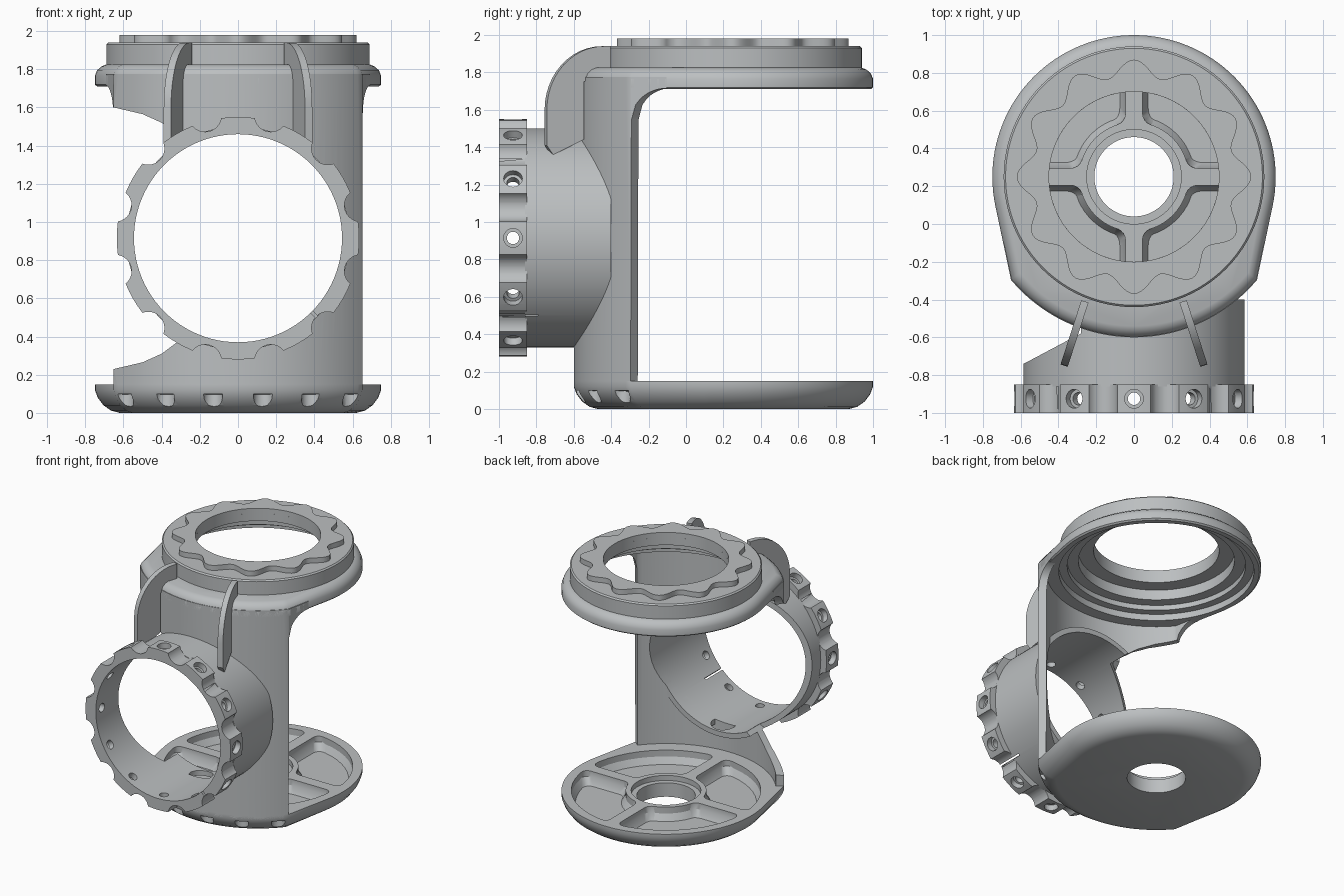
import bpy, bmesh, math
from math import sin, cos, pi, radians, sqrt
from mathutils import Matrix, Vector

old = bpy.data.objects.get("Cube")
if old:
    bpy.data.objects.remove(old, do_unlink=True)

grey = bpy.data.materials.new("light grey")
grey.use_nodes = True
COLOUR = (0.50, 0.52, 0.53, 1)
grey.diffuse_color = COLOUR
grey.node_tree.nodes["Principled BSDF"].inputs["Base Color"].default_value = COLOUR

CY = 0.25      # centre of the round plates
TZ = 0.915     # height of the tube axis
FRONT = 0.85   # radius of the front wall
PLATE = 0.75   # radius of the plates


def skin(bm, rings, loop=False):
    """Join point rings with quads; cap the ends, or close the rings into a loop."""
    rows = [[bm.verts.new(p) for p in ring] for ring in rings]
    n = len(rows[0])
    for a, b in zip(rows, rows[1:] + (rows[:1] if loop else [])):
        for i in range(n):
            j = (i + 1) % n
            bm.faces.new((a[i], a[j], b[j], b[i]))
    if not loop:
        bm.faces.new(rows[0][::-1])
        bm.faces.new(rows[-1])


def make(name, bm):
    bmesh.ops.recalc_face_normals(bm, faces=bm.faces)
    mesh = bpy.data.meshes.new(name)
    bm.to_mesh(mesh)
    bm.free()
    mesh.materials.append(grey)
    obj = bpy.data.objects.new(name, mesh)
    bpy.context.scene.collection.objects.link(obj)
    return obj


def part(name, rings, loop=False):
    bm = bmesh.new()
    skin(bm, rings, loop)
    return make(name, bm)


def activate(obj):
    bpy.ops.object.select_all(action='DESELECT')
    obj.select_set(True)
    bpy.context.view_layer.objects.active = obj


def cut(obj, *cutters):
    activate(obj)
    for c in cutters:
        c.hide_render = True
        mod = obj.modifiers.new("cut", 'BOOLEAN')
        mod.operation, mod.solver, mod.object = 'DIFFERENCE', 'EXACT', c
        bpy.ops.object.modifier_apply(modifier=mod.name)


def polar(r, a, z):
    return Vector((r * cos(a), CY + r * sin(a), z))


def circle(r, z, n=96):
    return [polar(r, 2 * pi * i / n, z) for i in range(n)]


def hoop(r, y, n=96):
    return [Vector((r * cos(2 * pi * i / n), y, TZ + r * sin(2 * pi * i / n))) for i in range(n)]


def rod(bm, r, a, b, n=20):
    """Cylinder between two points."""
    a, b = Vector(a), Vector(b)
    turn = (b - a).to_track_quat('Z', 'Y')
    rim = [turn @ Vector((r * cos(2 * pi * i / n), r * sin(2 * pi * i / n), 0)) for i in range(n)]
    skin(bm, [[a + p for p in rim], [b + p for p in rim]])


def outline(inset, z):
    """Round plate that tapers to a wider arc at the front."""
    back = [polar(PLATE - inset, radians(-12 + 204 * i / 72), z) for i in range(73)]
    front = [polar(FRONT - inset, radians(220 + 100 * i / 40), z) for i in range(41)]
    return back + front


# Base dish with four pockets, a central hole and grip notches
dish = part("base_dish", [outline(i, z) for i, z in
            ((.13, 0), (.085, .012), (.045, .04), (.015, .08), (0, .12), (0, .15))])
bm = bmesh.new()
for q in range(4):
    rings = []
    for grow, z in ((-.03, .05), (0, .1), (0, .2)):
        r0, r1, rib = .29 - grow, .68 + grow, .045 - grow
        ring = []
        for r, steps in ((r0, range(13)), (r1, range(12, -1, -1))):
            edge = math.asin(rib / r)
            ring += [polar(r, q * pi / 2 + edge + (pi / 2 - 2 * edge) * s / 12, z) for s in steps]
        rings.append(ring)
    skin(bm, rings)
bmesh.ops.recalc_face_normals(bm, faces=bm.faces)
corners = [e for e in bm.edges if abs(e.verts[0].co.z - e.verts[1].co.z) > .03
           and e.calc_face_angle(0) > .8]
bmesh.ops.bevel(bm, geom=corners, offset=.05, segments=4, affect='EDGES', profile=.5)
pockets = make("pocket_cutter", bm)
hole = part("hole_cutter", [circle(.21, -.1), circle(.21, .11), circle(.25, .11), circle(.25, .3)])
bm = bmesh.new()
for k in range(6):
    a = radians(-135 + 18 * k)
    rod(bm, .05, polar(FRONT + .01, a, -.1), polar(FRONT - .01, a, .1))
notches = make("notch_cutter", bm)
cut(dish, pockets, hole, notches)

# Curved front wall that flares into the cap at both ends
sections = [(polar(FRONT, radians(220 + 100 * i / 40), 0), .12) for i in range(41)]
corner, tangent = polar(FRONT, radians(-40), 0), polar(PLATE, radians(-12), 0)
for i in range(9):
    u = i / 8
    p = corner.lerp(tangent, .01 + .48 * u)
    low = 1.715 - .17 * (1 - sqrt(1 - (1 - u) ** 2))
    sections.append((p, low))
    sections.insert(0, (Vector((-p.x, p.y, 0)), low))
centre = Vector((0, CY, 0))
rings = []
for p, low in sections:
    inner = centre + (p - centre) * .93
    rings.append([q + Vector((0, 0, z)) for q, z in
                  ((p, low), (inner, low), (inner, 1.775), (p, 1.775))])
wall = part("front_wall", rings)

# Horizontal tube and its scalloped collar
tube = part("tube", [hoop(.585, -.86), hoop(.585, -.40), hoop(.545, -.40), hoop(.545, -.86)], True)
collar = part("collar", [hoop(.635, -1), hoop(.635, -.85), hoop(.545, -.85), hoop(.545, -1)], True)
bore = part("bore_cutter", [hoop(.545, -1.2), hoop(.545, -.2)])

scallops, sockets, pins = bmesh.new(), bmesh.new(), bmesh.new()
for k in range(12):
    def spoke(r, y, turn=0):
        a = (k + turn) * pi / 6
        return (r * cos(a), y, TZ + r * sin(a))
    rod(scallops, .085, spoke(.665, -1.1, .5), spoke(.665, -.8, .5), 32)
    rod(sockets, .05, spoke(.59, -.925), spoke(.8, -.925))
    rod(pins, .033, spoke(.5, -.925), spoke(.7, -.925))
cut(collar, make("scallop_cutter", scallops), make("socket_cutter", sockets),
    make("pin_cutter", pins))

# Thin slot through collar and tube
bm = bmesh.new()
bmesh.ops.create_cube(bm, size=1, matrix=Matrix.Translation((.41, -.92, TZ - .41))
                      @ Matrix.Rotation(pi / 4, 4, 'Y') @ Matrix.Diagonal((.3, .26, .014, 1)))
slot = make("slot_cutter", bm)

# Open side: a flared window that trims wall and tube
upper = [(-.25, 1.40), (-.32, 1.46), (-.40, 1.52), (-.50, 1.565), (-.65, 1.60), (-.95, 1.61)]
shape = upper + [(x, 2 * TZ - z) for x, z in upper[::-1]]
window = part("window_cutter", [[(x, -.60 + (x + .32) * .53, z) for x, z in shape],
                                [(x, .1, z) for x, z in shape]])
bm = bmesh.new()
rod(bm, .09, (.03, -.51, .25), (.03, -.51, .5), 32)
drain = make("drain_cutter", bm)
cut(wall, bore, window)
cut(tube, window, slot, drain)
cut(collar, slot)

# Cap flange with a stepped hollow below
flange = part("cap_flange", [outline(i, z) for i, z in
              ((.012, 1.71), (0, 1.72), (0, 1.765), (.012, 1.795), (.035, 1.815), (.06, 1.825))])
hollow = part("hollow_cutter", [circle(.70, 1.6), circle(.70, 1.76), circle(.64, 1.76),
                                circle(.64, 1.9)])
cut(flange, hollow)

# Crown disc and scalloped top ring
part("crown_disc", [circle(r, z) for r, z in
     ((.69, 1.80), (.69, 1.93), (.68, 1.94), (.45, 1.94), (.45, 1.88), (.56, 1.88), (.56, 1.80))],
     True)


def lobes(z, n=192):
    return [polar(.577 + .043 * cos(12 * 2 * pi * i / n), 2 * pi * i / n, z) for i in range(n)]


part("scalloped_ring", [lobes(1.93), lobes(1.98), circle(.45, 1.98, 192), circle(.45, 1.93, 192)],
     True)

# Pair of arched fins from the crown down to the tube
for side, label in ((1, "left"), (-1, "right")):
    top, foot = Vector((.26, -.41, 0)), Vector((.37, -.75, 0))
    across = Vector((foot.y - top.y, top.x - foot.x, 0)).normalized() * .02
    arch = [(.1 + .9 * sin(pi / 2 * i / 12), 1.60 + .34 * cos(pi / 2 * i / 12)) for i in range(13)]
    profile = [(0, 1.94)] + arch + [(1, 1.41), (.9, 1.36), (.42, 1.44), (.42, 1.75), (0, 1.80)]
    rings = []
    for s in (1, -1):
        pts = [top.lerp(foot, t) + across * s + Vector((0, 0, z)) for t, z in profile]
        rings.append([(p.x * side, p.y, p.z) for p in pts])
    part(label + "_fin", rings)

# Remove the cutters and smooth the rounded surfaces
for obj in list(bpy.context.scene.objects):
    if obj.name.endswith("_cutter"):
        bpy.data.objects.remove(obj, do_unlink=True)
    elif obj.type == 'MESH':
        activate(obj)
        bpy.ops.object.shade_smooth_by_angle(angle=radians(30))
